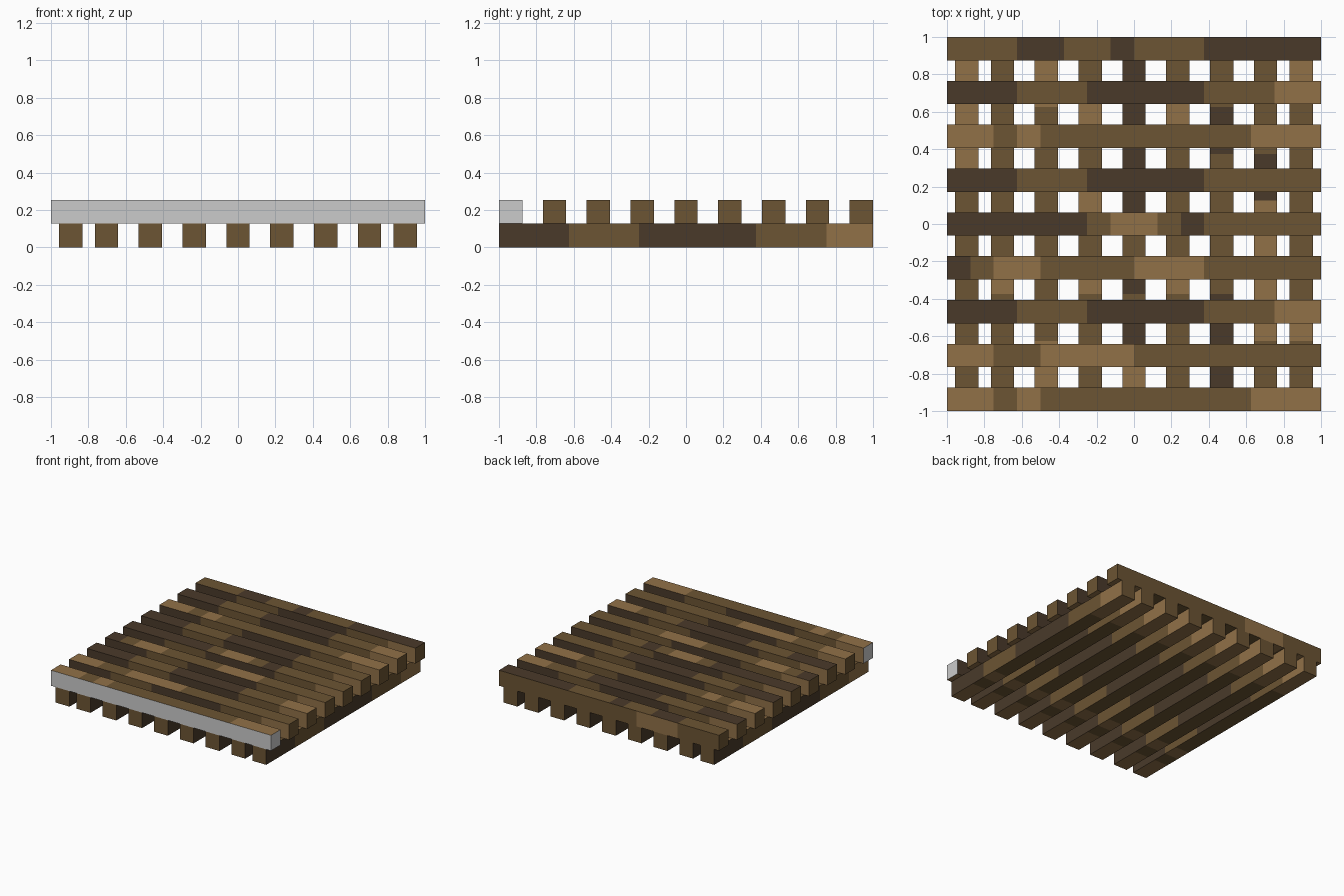
import bpy
import bmesh
from mathutils import Vector

if "Cube" in bpy.data.objects:
    bpy.data.objects.remove(bpy.data.objects["Cube"])


def make_material(name, rgb):
    mat = bpy.data.materials.new(name)
    mat.use_nodes = True
    color = (*rgb, 1.0)
    mat.diffuse_color = color
    mat.node_tree.nodes["Principled BSDF"].inputs["Base Color"].default_value = color
    return mat


MATERIALS = [
    make_material("dark_brown", (0.068, 0.042, 0.023)),
    make_material("mid_brown", (0.150, 0.089, 0.033)),
    make_material("light_brown", (0.285, 0.165, 0.064)),
    make_material("plain_grey", (0.6, 0.6, 0.6)),
]
TONES = "DML"
GREY = 3
CELLS = 16
THICK = 0.125
HEIGHT = 0.127
STEP = 0.9375 / 4
# Wood tones read from left to right when facing the side
SIDE = "DDDMMMDDDDDMMMLL"
BACK_SIDE = "MMMMMMMMMMLLLMMM"
UNDERSIDE = "LLMLMMMMMMMMMLLL"


def make_beam(name, axis, offset, z, top, far_side=SIDE, grey_front=False):
    """Beam along an axis, cut where its wood tone changes."""
    size = [THICK, THICK, HEIGHT]
    size[axis] = 2.0
    center = [0.0, 0.0, z + HEIGHT / 2]
    center[1 - axis] = offset

    bm = bmesh.new()
    bmesh.ops.create_cube(bm, size=1)
    bmesh.ops.scale(bm, vec=size, verts=bm.verts)
    bmesh.ops.translate(bm, vec=center, verts=bm.verts)

    along = Vector((0, 0, 0))
    along[axis] = 1
    for i in range(1, CELLS):
        bmesh.ops.bisect_plane(
            bm, geom=bm.verts[:] + bm.edges[:] + bm.faces[:],
            plane_co=along * (2 * i / CELLS - 1), plane_no=along)

    # Tone by face direction and position along the beam
    bm.normal_update()
    for face in bm.faces:
        normal = face.normal
        middle = face.calc_center_median()[axis]
        cell = min(CELLS - 1, max(0, int((middle + 1) / 2 * CELLS)))
        is_end = abs(normal[axis]) > 0.5
        if grey_front and (is_end or normal.y < -0.5):
            face.material_index = GREY
            continue
        if is_end:
            tone = "M"
        elif normal.z > 0.5:
            tone = top[cell]
        elif normal.z < -0.5:
            tone = UNDERSIDE[cell]
        elif normal.x > 0.5 or normal.y < -0.5:
            tone = SIDE[cell]
        else:
            tone = far_side[::-1][cell]
        face.material_index = TONES.index(tone)

    mesh = bpy.data.meshes.new(name)
    bm.to_mesh(mesh)
    bm.free()
    for mat in MATERIALS:
        mesh.materials.append(mat)
    obj = bpy.data.objects.new(name, mesh)
    bpy.context.collection.objects.link(obj)


# Lower beams, running front to back, listed from -x to +x
LOWER = [
    "MMMMMMMMMMLLLLLL",
    "MMMMMLMMMMMMMMMM",
    "LLLMMMMMMMMMMLLL",
    "MMMMMLMMLLMMLLMM",
    "LLDDMDMMDDDDDDDD",
    "MMMMMLMMMMMMLLMM",
    "DDDDDMMMMMMDDMMM",
    "MMMLLLLLLDDMMMMM",
    "MMMLMMMMMMMMMMLL",
]
for i, tones in enumerate(LOWER):
    x = max(-0.894, min(0.894, (i - 4) * STEP))
    make_beam(f"lower_beam_{i + 1}", 1, x, 0.0, tones)

# Upper beams, running side to side, listed from front to back
UPPER = [
    "LLMLMMMMMMMMMLLL",
    "LLMMLLLLMMMMMMMM",
    "DDDMMMDDDDDMMMLL",
    "DMLLMMMMLLLMMMMM",
    "DDDDDDMLLMDMMMMM",
    "DDDMMMDDDDDMMMMM",
    "LLMLMMMMMMMMMLLL",
    "DDDMMMDDDDDMMMLL",
    "MMMDDMMDMMMDDDDD",
]
for i, tones in enumerate(UPPER):
    far_side = BACK_SIDE if i == len(UPPER) - 1 else SIDE
    make_beam(f"upper_beam_{i + 1}", 0, (i - 4) * STEP, HEIGHT,
              tones, far_side, grey_front=(i == 0))
